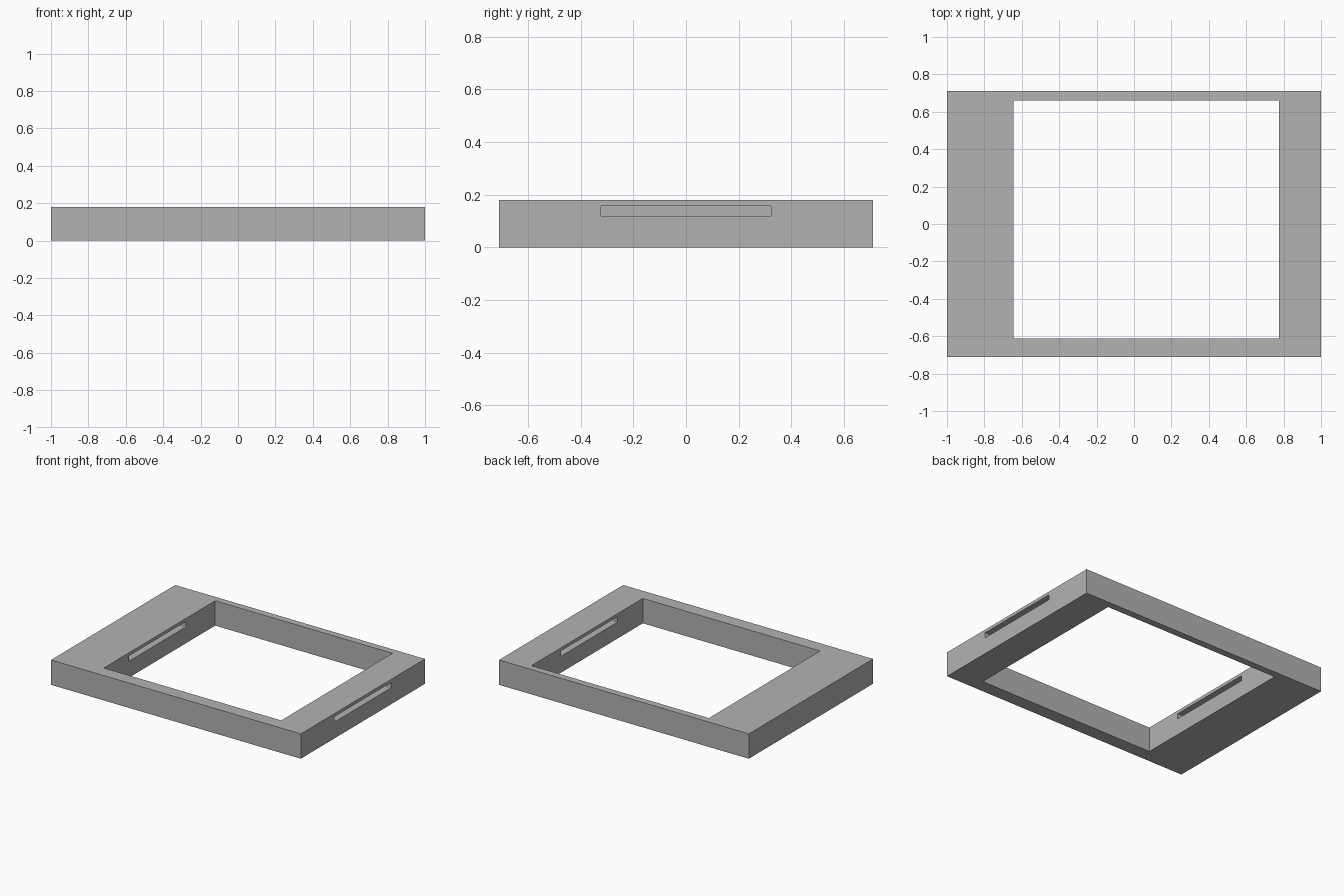
import bpy
import bmesh
from mathutils import Vector

default = bpy.data.objects.get("Cube")
if default:
    bpy.data.objects.remove(default, do_unlink=True)

grey = bpy.data.materials.new("mid grey")
grey.use_nodes = True
colour = (0.45, 0.45, 0.45, 1)
grey.diffuse_color = colour
grey.node_tree.nodes["Principled BSDF"].inputs["Base Color"].default_value = colour


def box(name, low, high, corner=0):
    """Box between two corners; corner rounds the edges that run along x."""
    low, high = Vector(low), Vector(high)
    bm = bmesh.new()
    bmesh.ops.create_cube(bm, size=1)
    for v in bm.verts:
        v.co = (low + high) / 2 + v.co * (high - low)
    if corner:
        edges = [e for e in bm.edges
                 if abs(e.verts[0].co.x - e.verts[1].co.x) > 0.01]
        bmesh.ops.bevel(bm, geom=edges, offset=corner, segments=3,
                        profile=0.5, affect='EDGES')
    mesh = bpy.data.meshes.new(name)
    bm.to_mesh(mesh)
    bm.free()
    mesh.materials.append(grey)
    obj = bpy.data.objects.new(name, mesh)
    bpy.context.collection.objects.link(obj)
    return obj


def cut(target, cutter):
    mod = target.modifiers.new(cutter.name, 'BOOLEAN')
    mod.operation = 'DIFFERENCE'
    mod.solver = 'EXACT'
    mod.object = cutter
    bpy.context.view_layer.objects.active = target
    bpy.ops.object.modifier_apply(modifier=mod.name)
    bpy.data.objects.remove(cutter, do_unlink=True)


# Outer block of the frame
frame = box("frame", (-1, -0.71, 0), (1, 0.71, 0.18))

# Off-centre opening, then the slot through the narrow bar into the wide bar
cut(frame, box("opening", (-0.645, -0.613, -0.1), (0.775, 0.66, 0.3)))
cut(frame, box("slot", (-0.8, -0.325, 0.119), (1.1, 0.325, 0.157), 0.005))
